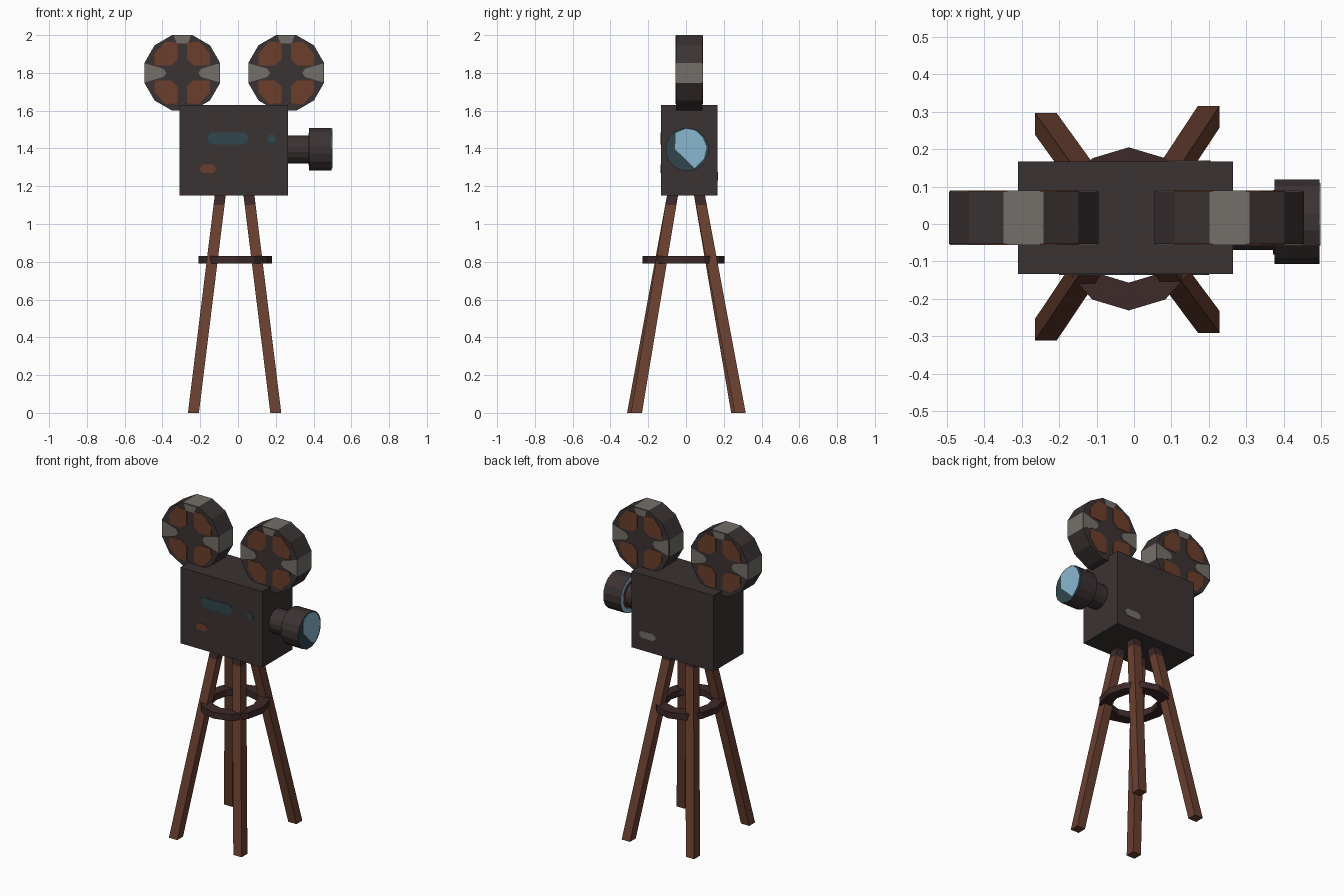
import bpy, bmesh, math

if "Cube" in bpy.data.objects:
    bpy.data.objects.remove(bpy.data.objects["Cube"])


def material(name, r, g, b):
    m = bpy.data.materials.new(name)
    lin = lambda c: ((c / 255 + 0.055) / 1.055) ** 2.4
    m.diffuse_color = (lin(r), lin(g), lin(b), 1)
    m.use_nodes = True
    m.node_tree.nodes["Principled BSDF"].inputs["Base Color"].default_value = m.diffuse_color
    return m


DARK = material("charcoal", 59, 50, 51)
WOOD = material("brown wood", 106, 64, 48)
RING = material("dark brown", 62, 41, 41)
GREY = material("metal grey", 116, 112, 106)
TEAL = material("dark teal", 48, 70, 77)
BLUE = material("glass blue", 138, 182, 207)
RUST = material("reel brown", 108, 62, 43)


def loft(name, rings, mats):
    """Skin closed rings of points, cap both ends."""
    bm = bmesh.new()
    vs = [[bm.verts.new(p) for p in ring] for ring in rings]
    n = len(rings[0])
    for a, b in zip(vs, vs[1:]):
        for i in range(n):
            j = (i + 1) % n
            bm.faces.new((a[i], a[j], b[j], b[i]))
    bm.faces.new(vs[0])
    bm.faces.new(vs[-1])
    bmesh.ops.recalc_face_normals(bm, faces=bm.faces)
    mesh = bpy.data.meshes.new(name)
    bm.to_mesh(mesh)
    bm.free()
    for m in mats:
        mesh.materials.append(m)
    obj = bpy.data.objects.new(name, mesh)
    bpy.context.collection.objects.link(obj)
    return obj


def prism(name, profile, axis, lo, hi, *mats):
    """Extrude a 2D profile along an axis."""
    place = {"x": lambda u, v, w: (w, u, v),
             "y": lambda u, v, w: (u, w, v),
             "z": lambda u, v, w: (u, v, w)}[axis]
    return loft(name, [[place(u, v, w) for u, v in profile] for w in (lo, hi)], mats)


def circle(cu, cv, r, n):
    return [(cu + r * math.cos(2 * math.pi * (i + 0.5) / n),
             cv + r * math.sin(2 * math.pi * (i + 0.5) / n)) for i in range(n)]


def pill(u0, u1, v0, v1):
    c = (v1 - v0) * 0.3
    return [(u0 + c, v0), (u1 - c, v0), (u1, v0 + c), (u1, v1 - c),
            (u1 - c, v1), (u0 + c, v1), (u0, v1 - c), (u0, v0 + c)]


# Camera body with painted panels
prism("camera_body", [(-0.31, 1.15), (0.265, 1.15), (0.265, 1.63), (-0.31, 1.63)],
      "y", -0.133, 0.167, DARK)
prism("side_window", pill(-0.16, 0.055, 1.42, 1.485), "y", -0.136, -0.13, TEAL)
prism("small_window", pill(0.155, 0.2, 1.43, 1.475), "y", -0.136, -0.13, TEAL)
prism("side_plate", pill(-0.2, -0.12, 1.27, 1.315), "y", -0.136, -0.13, RUST)
prism("back_plate", pill(0.095, 0.205, 1.23, 1.275), "y", 0.164, 0.17, GREY)

# Film reels: grey rim faces at top and sides, coloured plates on both faces
hole = [(0.025, 0.16), (0.09, 0.165), (0.148, 0.1), (0.145, 0.04), (0.06, 0.04), (0.025, 0.07)]
side_wedge = [(0.197, 0.05), (0.197, -0.05), (0.1, -0.022), (0.085, 0), (0.1, 0.022)]
top_wedge = [(-0.045, 0.197), (0.045, 0.197), (0.03, 0.155), (-0.03, 0.155)]
for side, cx in (("left", -0.295), ("right", 0.255)):
    cz = 1.8
    reel = prism(side + "_reel", circle(cx, cz, 0.207, 12), "y", -0.053, 0.087, DARK, GREY)
    for f in reel.data.polygons:
        if abs(f.normal.x) > 0.95 or f.normal.z > 0.95:
            f.material_index = 1
    for where, y in (("front", -0.053), ("back", 0.087)):
        plates = [("hole", [(sx * u, sz * v) for u, v in hole], RUST)
                  for sx in (1, -1) for sz in (1, -1)]
        plates += [("wedge", [(s * u, v) for u, v in side_wedge], GREY) for s in (1, -1)]
        plates.append(("wedge", top_wedge, GREY))
        for kind, pts, mat in plates:
            prism(f"{side}_reel_{where}_{kind}", [(cx + u, cz + v) for u, v in pts],
                  "y", y - 0.003, y + 0.003, mat)

# Lens: narrow tube, wide hood with glass in front and a coloured back ring
prism("lens_tube", circle(0.005, 1.395, 0.076, 16), "x", 0.26, 0.38, DARK)
hood = prism("lens_hood", circle(0.006, 1.395, 0.115, 16), "x", 0.375, 0.496, DARK, TEAL, BLUE)
for f in hood.data.polygons:
    f.material_index = 1 if f.normal.x > 0.9 else 2 if f.normal.x < -0.9 else 0
prism("lens_inner_ring", circle(0.005, 1.395, 0.088, 16), "x", 0.372, 0.378, RUST)
prism("glass_highlight", [(-0.055, 1.482), (0, 1.505), (0.05, 1.495), (0.088, 1.46), (0.11, 1.405),
                          (0.095, 1.345), (0.045, 1.295), (-0.02, 1.36), (-0.058, 1.395)],
      "x", 0.494, 0.499, BLUE)

# Four splayed legs with dark tops
H = 0.029
for sx, sy, foot_y in ((-1, -1, -0.283), (1, -1, -0.262), (-1, 1, 0.268), (1, 1, 0.287)):
    foot = (-0.018 + sx * 0.218, foot_y)
    top = (-0.018 + sx * 0.075, sy * 0.07)
    rings = []
    for z in (0, 1.1, 1.16):
        t = z / 1.16
        x, y = (a + (b - a) * t for a, b in zip(foot, top))
        rings.append([(x - H, y - H, z), (x + H, y - H, z), (x + H, y + H, z), (x - H, y + H, z)])
    name = ("front" if sy < 0 else "back") + ("_left" if sx < 0 else "_right") + "_leg"
    leg = loft(name, rings, (WOOD, RING))
    for f in leg.data.polygons:
        if f.center.z > 1.09:
            f.material_index = 1

# Twelve-sided brace ring around the legs
bm = bmesh.new()
loops = []
for k, z in ((1, 0.79), (1, 0.83), (0.66, 0.83), (0.66, 0.79)):
    loops.append([bm.verts.new((-0.014 + 0.195 * k * math.cos(i * math.pi / 6),
                                -0.013 + 0.218 * k * math.sin(i * math.pi / 6), z))
                  for i in range(12)])
for a, b in zip(loops, loops[1:] + loops[:1]):
    for i in range(12):
        j = (i + 1) % 12
        bm.faces.new((a[i], a[j], b[j], b[i]))
bmesh.ops.recalc_face_normals(bm, faces=bm.faces)
mesh = bpy.data.meshes.new("brace_ring")
bm.to_mesh(mesh)
bm.free()
mesh.materials.append(RING)
bpy.context.collection.objects.link(bpy.data.objects.new("brace_ring", mesh))
